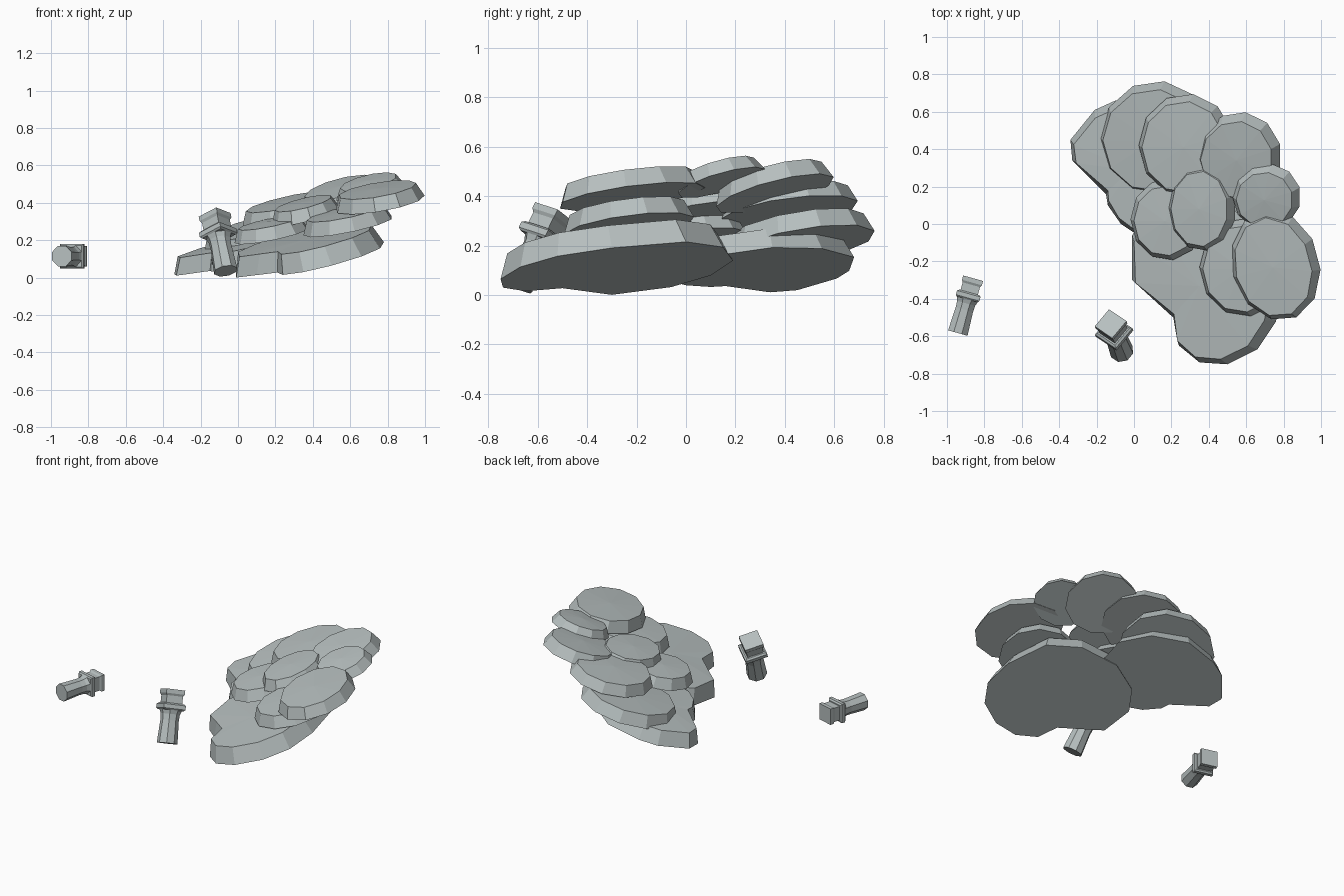
import bpy, bmesh, math
from mathutils import Vector

if "Cube" in bpy.data.objects:
    bpy.data.objects.remove(bpy.data.objects["Cube"])

grey = bpy.data.materials.new("pale_grey")
grey.diffuse_color = (0.47, 0.52, 0.52, 1)
grey.use_nodes = True
grey.node_tree.nodes["Principled BSDF"].inputs["Base Color"].default_value = grey.diffuse_color


def finish(bm, name):
    bmesh.ops.recalc_face_normals(bm, faces=bm.faces)
    me = bpy.data.meshes.new(name)
    bm.to_mesh(me)
    bm.free()
    me.materials.append(grey)
    ob = bpy.data.objects.new(name, me)
    bpy.context.collection.objects.link(ob)
    return ob


def loft(bm, rings):
    """Skin a list of equal-length point rings and cap both ends."""
    vs = [[bm.verts.new(p) for p in r] for r in rings]
    n = len(vs[0])
    for a, b in zip(vs, vs[1:]):
        for i in range(n):
            j = (i + 1) % n
            bm.faces.new((a[i], a[j], b[j], b[i]))
    bm.faces.new(vs[0][::-1])
    bm.faces.new(vs[-1])


def plate(name, outline, z, sx, sy, thick, inset=0.032):
    """Tilted slab: wide lower rim, chamfered wall, low crown on top."""
    n = len(outline)
    c = Vector((sum(p[0] for p in outline) / n, sum(p[1] for p in outline) / n))
    up = Vector((-sx, -sy, 1)).normalized()

    def ring(shrink, lift):
        out = []
        for p in outline:
            d = Vector(p) - c
            q = c + d * (1 - shrink / d.length)
            out.append(Vector((q.x, q.y, z + sx * (q.x - c.x) + sy * (q.y - c.y))) + up * lift)
        return out
    bm = bmesh.new()
    loft(bm, [ring(0, 0), ring(inset, thick)])
    bm.faces.ensure_lookup_table()
    fan = bmesh.ops.poke(bm, faces=[bm.faces[-1]])
    fan["verts"][0].co = Vector((c.x, c.y, z)) + up * (thick + 0.008)
    finish(bm, name)


def ellipse(cx, cy, rx, ry, rot=0, n=11):
    r = math.radians(rot)
    pts = []
    for i in range(n):
        t = 2 * math.pi * (i + 0.5) / n
        x, y = rx * 1.02 * math.cos(t), ry * 1.02 * math.sin(t)
        pts.append((cx + x * math.cos(r) - y * math.sin(r), cy + x * math.sin(r) + y * math.cos(r)))
    return pts


# two large lobed base plates: height is given by a plane through their mean point
def base(name, outline, sx, sy, offset, thick):
    n = len(outline)
    mx = sum(p[0] for p in outline) / n
    my = sum(p[1] for p in outline) / n
    plate(name, outline, offset + sx * mx + sy * my, sx, sy, thick, 0.042)


base("front_base_plate",
     [(-.01, -.06), (-.01, -.3), (.1, -.4), (.21, -.5), (.24, -.65), (.35, -.74), (.5, -.75),
      (.66, -.67), (.76, -.52), (.78, -.3), (.72, 0), (.55, .15), (.3, .19), (.1, .1)],
     .24, .13, .042, .105)
base("back_base_plate",
     [(-.34, .45), (-.33, .34), (-.15, .16), (-.14, .1), (-.07, 0), (.02, -.06), (.2, -.04),
      (.37, .07), (.42, .35), (.32, .55), (.12, .68), (-.1, .66), (-.21, .61)],
     .24, .1, .056, .09)

# overlapping upper plates: ellipse, height, slopes, thickness
for name, shape, z, sx, sy, t in [
    ("back_low_plate", (.12, .46, .295, .3), .198, .23, .17, .08),
    ("back_mid_plate", (.28, .42, .25, .272), .337, .22, .13, .07),
    ("back_high_plate", (.565, .36, .22, .235), .41, .24, .25, .075),
    ("small_top_plate", (.71, .145, .18, .175), .455, .22, .27, .06),
    ("middle_plate", (.365, .09, .18, .23), .33, .24, .14, .07),
    ("left_middle_plate", (.18, .025, .195, .215), .225, .2, .12, .07),
    ("front_mid_plate", (.59, -.23, .235, .26), .275, .2, .13, .075),
    ("front_top_plate", (.758, -.22, .23, .295, 15), .397, .19, .15, .075),
]:
    plate(name, ellipse(*shape), z, sx, sy, t)


def peg(name, start, end, hint):
    """Round shaft with a flared neck, square collar and square head."""
    a, b = Vector(start), Vector(end)
    d = (b - a).normalized()
    u = Vector(hint)
    u = (u - d * u.dot(d)).normalized()
    v = d.cross(u)
    s = (b - a).length / 0.304
    bm = bmesh.new()

    def ring(h, r, n):
        k = 1 / math.cos(math.pi / n)
        return [a + d * h * s + (u * math.cos(t) + v * math.sin(t)) * r * k * s
                for t in (2 * math.pi * (i + 0.5) / n for i in range(n))]
    loft(bm, [ring(h, r, 8) for h, r in ((0, .054), (.13, .048), (.165, .05), (.19, .059))])
    loft(bm, [ring(h, r, 4) for h, r in ((.187, .058), (.195, .065), (.218, .065), (.226, .055))])
    loft(bm, [ring(h, r, 4) for h, r in ((.22, .048), (.268, .048), (.28, .055), (.304, .055))])
    finish(bm, name)


# two loose pegs: one lying, one leaning upright
peg("lying_peg", (-.942, -.583, .115), (-.86, -.29, .115), (0, 0, 1))
peg("leaning_peg", (-.066, -.68, .036), (-.125, -.533, .336), (.83, -.55, .45))
